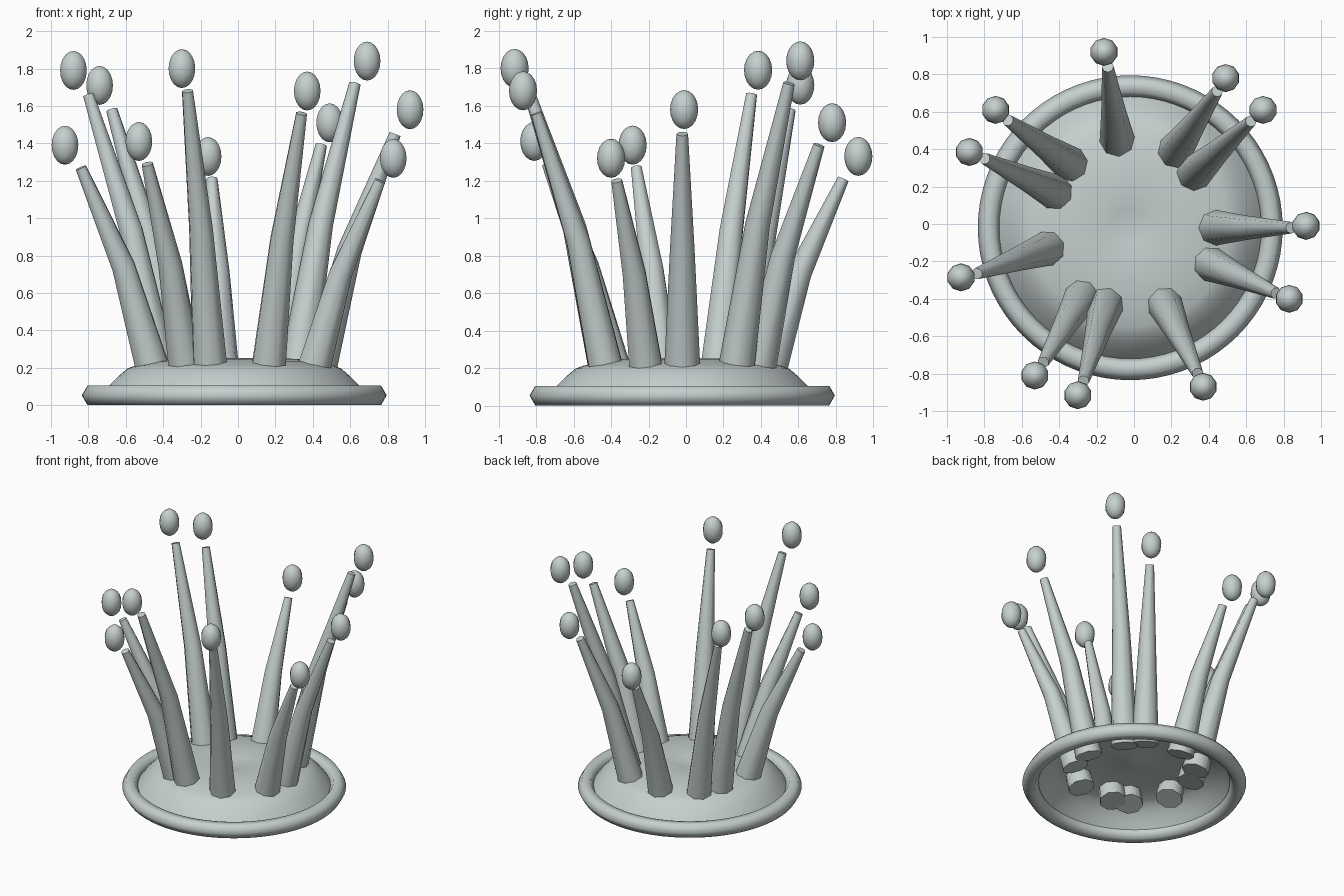
import bpy, bmesh, math
from mathutils import Vector

if "Cube" in bpy.data.objects:
    bpy.data.objects.remove(bpy.data.objects["Cube"])

CENTRE = Vector((-0.02, -0.02, 0))

grey = bpy.data.materials.new("pale grey green")
grey.diffuse_color = (0.56, 0.63, 0.62, 1)
grey.use_nodes = True
grey.node_tree.nodes["Principled BSDF"].inputs["Base Color"].default_value = grey.diffuse_color


def finish(name, bm, angle=60):
    bmesh.ops.recalc_face_normals(bm, faces=bm.faces)
    mesh = bpy.data.meshes.new(name)
    bm.to_mesh(mesh)
    bm.free()
    mesh.materials.append(grey)
    ob = bpy.data.objects.new(name, mesh)
    bpy.context.collection.objects.link(ob)
    bpy.ops.object.select_all(action='DESELECT')
    ob.select_set(True)
    bpy.context.view_layer.objects.active = ob
    bpy.ops.object.shade_smooth_by_angle(angle=math.radians(angle))
    return ob


def lathe(name, profile, closed=False, steps=72):
    """Spin a (radius, height) profile around the vertical axis."""
    bm = bmesh.new()
    vs = [bm.verts.new(CENTRE + Vector((r, 0, z))) for r, z in profile]
    pairs = list(zip(vs, vs[1:])) + ([(vs[-1], vs[0])] if closed else [])
    es = [bm.edges.new(p) for p in pairs]
    bmesh.ops.spin(bm, geom=vs + es, cent=CENTRE, axis=(0, 0, 1),
                   angle=math.tau, steps=steps)
    bmesh.ops.remove_doubles(bm, verts=bm.verts, dist=1e-4)
    return finish(name, bm, 75)


def tapered_stalk(name, points, radii, sides=8):
    """Skin an eight-sided tapering tube along a bent path."""
    bm = bmesh.new()
    rings = []
    for i, (p, r) in enumerate(zip(points, radii)):
        d = points[min(i + 1, len(points) - 1)] - points[max(i - 1, 0)]
        d.normalize()
        out = Vector((d.x, d.y, 0)).normalized()
        side = d.cross(out).normalized()
        out = side.cross(d)
        rings.append([bm.verts.new(p + r * (math.cos(a) * out + math.sin(a) * side))
                      for a in (math.tau * k / sides for k in range(sides))])
    for a, b in zip(rings, rings[1:]):
        for k in range(sides):
            j = (k + 1) % sides
            bm.faces.new((a[k], a[j], b[j], b[k]))
    bm.faces.new(rings[0])
    bm.faces.new(rings[-1])
    return finish(name, bm)


def bead(name, pos):
    bm = bmesh.new()
    bmesh.ops.create_uvsphere(bm, u_segments=10, v_segments=10, radius=0.1)
    bmesh.ops.scale(bm, vec=(0.75, 0.75, 1.04), verts=bm.verts)
    bmesh.ops.translate(bm, vec=pos, verts=bm.verts)
    return finish(name, bm)


# Rounded rim with a hexagonal section
lathe("base_rim", [(0.755 + 0.06 * math.cos(k * math.pi / 3),
                    0.053 + 0.06 * math.sin(k * math.pi / 3)) for k in range(6)],
      closed=True)

# Shallow open shell with a slight dip in the middle
lathe("base_dome", [(0.71, 0.05), (0.665, 0.11), (0.62, 0.155), (0.57, 0.197),
                    (0.53, 0.212), (0.44, 0.233), (0.33, 0.248), (0.2, 0.252),
                    (0.1, 0.243), (0, 0.225)])

# Each stalk: foot (x, y), tip (x, y, z), bead (x, y, z)
STALKS = [
    ((-0.09, 0.45), (-0.14, 0.84, 1.21), (-0.16, 0.92, 1.33)),
    ((0.22, 0.39), (0.445, 0.71, 1.39), (0.49, 0.78, 1.51)),
    ((0.32, 0.27), (0.625, 0.55, 1.72), (0.69, 0.61, 1.84)),
    ((0.435, -0.02), (0.84, -0.02, 1.45), (0.92, -0.01, 1.58)),
    ((0.41, -0.215), (0.76, -0.37, 1.20), (0.83, -0.40, 1.32)),
    ((0.165, -0.43), (0.34, -0.80, 1.56), (0.37, -0.87, 1.68)),
    ((-0.15, -0.43), (-0.27, -0.84, 1.68), (-0.30, -0.915, 1.80)),
    ((-0.28, -0.39), (-0.485, -0.74, 1.29), (-0.53, -0.81, 1.41)),
    ((-0.46, -0.13), (-0.84, -0.265, 1.27), (-0.925, -0.285, 1.39)),
    ((-0.42, 0.17), (-0.80, 0.35, 1.66), (-0.88, 0.385, 1.79)),
    ((-0.34, 0.32), (-0.675, 0.555, 1.58), (-0.74, 0.61, 1.71)),
]
for i, (foot, tip, ball) in enumerate(STALKS, 1):
    foot, tip = Vector((*foot, 0.21)), Vector(tip)
    # The bend sits at half height, a little inside the straight line
    bend = foot + (tip - foot) * 0.4
    bend.z = (foot.z + tip.z) / 2
    root = foot - (bend - foot) * (0.09 / (bend.z - foot.z))
    tapered_stalk(f"stalk_{i}", [root, bend, tip], [0.1, 0.066, 0.031])
    bead(f"bead_{i}", Vector(ball))
